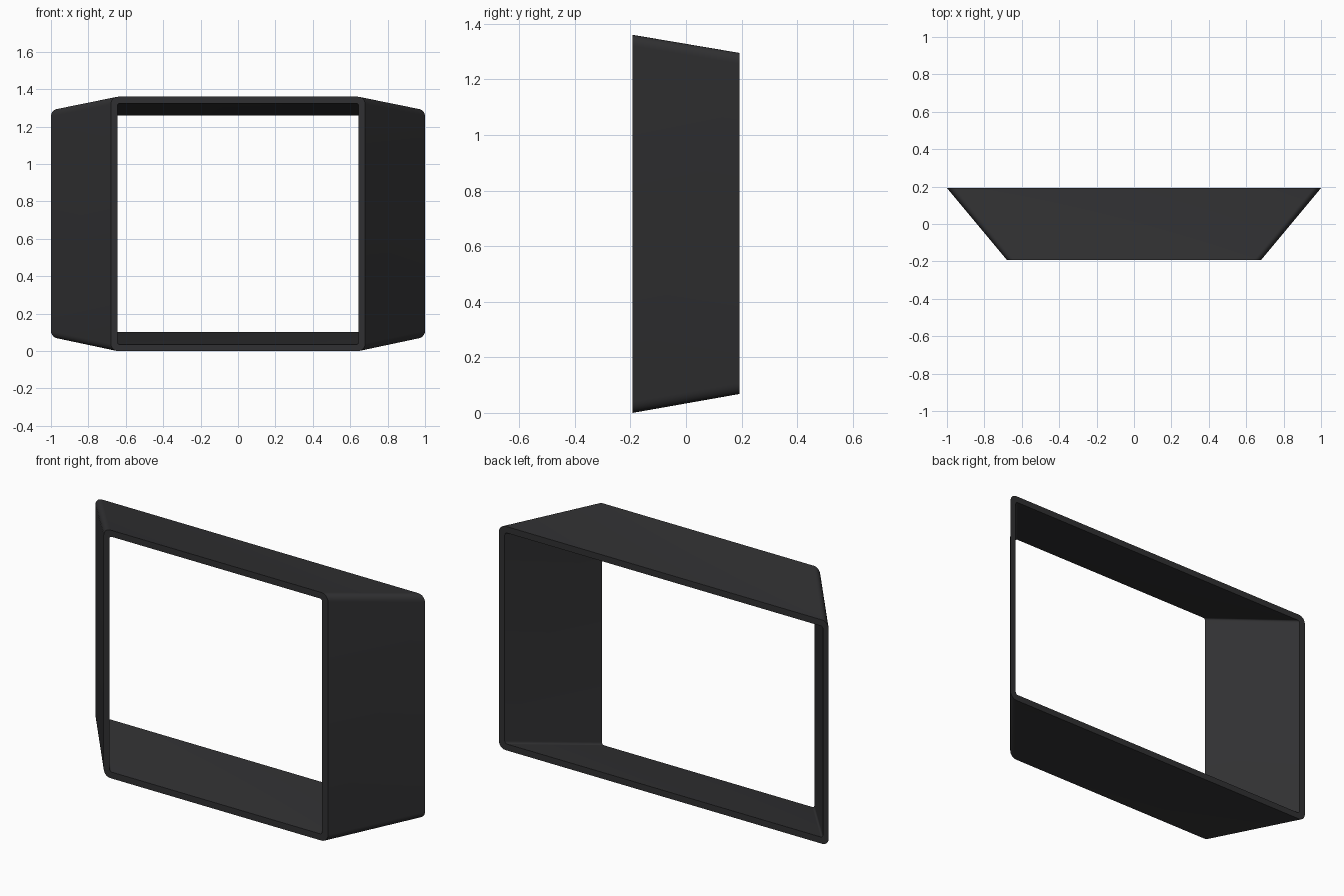
import bpy, bmesh
from math import sin, cos, pi

if "Cube" in bpy.data.objects:
    bpy.data.objects.remove(bpy.data.objects["Cube"])

SEG = 6


def rounded_loop(bm, y, half_w, z0, z1, r):
    """Rounded rectangle loop in the XZ plane at depth y."""
    loop = []
    centres = [(half_w - r, z1 - r), (r - half_w, z1 - r),
               (r - half_w, z0 + r), (half_w - r, z0 + r)]
    for q, (cx, cz) in enumerate(centres):
        for i in range(SEG + 1):
            a = (q + i / SEG) * pi / 2
            loop.append(bm.verts.new((cx + r * cos(a), y, cz + r * sin(a))))
    return loop


# Flared frame: small tall mouth in front, wide mouth at the back
Y, WALL = 0.192, 0.035
bm = bmesh.new()
loops = [
    rounded_loop(bm, -Y, 0.68, 0.0, 1.36, 0.04),
    rounded_loop(bm, Y, 1.0, 0.068, 1.295, 0.04),
    rounded_loop(bm, Y, 1.0 - WALL, 0.068 + WALL, 1.295 - WALL, 0.014),
    rounded_loop(bm, -Y, 0.68 - WALL, WALL, 1.36 - WALL, 0.014),
]
n = len(loops[0])
for k in range(4):
    a, b = loops[k], loops[(k + 1) % 4]
    for i in range(n):
        j = (i + 1) % n
        bm.faces.new((a[i], a[j], b[j], b[i]))
bmesh.ops.recalc_face_normals(bm, faces=bm.faces)
mesh = bpy.data.meshes.new("flared_frame")
bm.to_mesh(mesh)
bm.free()
frame = bpy.data.objects.new("flared_frame", mesh)
bpy.context.collection.objects.link(frame)

# Near-black finish
mat = bpy.data.materials.new("dark_grey")
mat.diffuse_color = (0.03, 0.03, 0.032, 1)
mat.use_nodes = True
mat.node_tree.nodes["Principled BSDF"].inputs["Base Color"].default_value = mat.diffuse_color
mesh.materials.append(mat)

# Smooth corners, crisp rims
bpy.context.view_layer.objects.active = frame
frame.select_set(True)
bpy.ops.object.shade_smooth_by_angle(angle=pi / 6)
